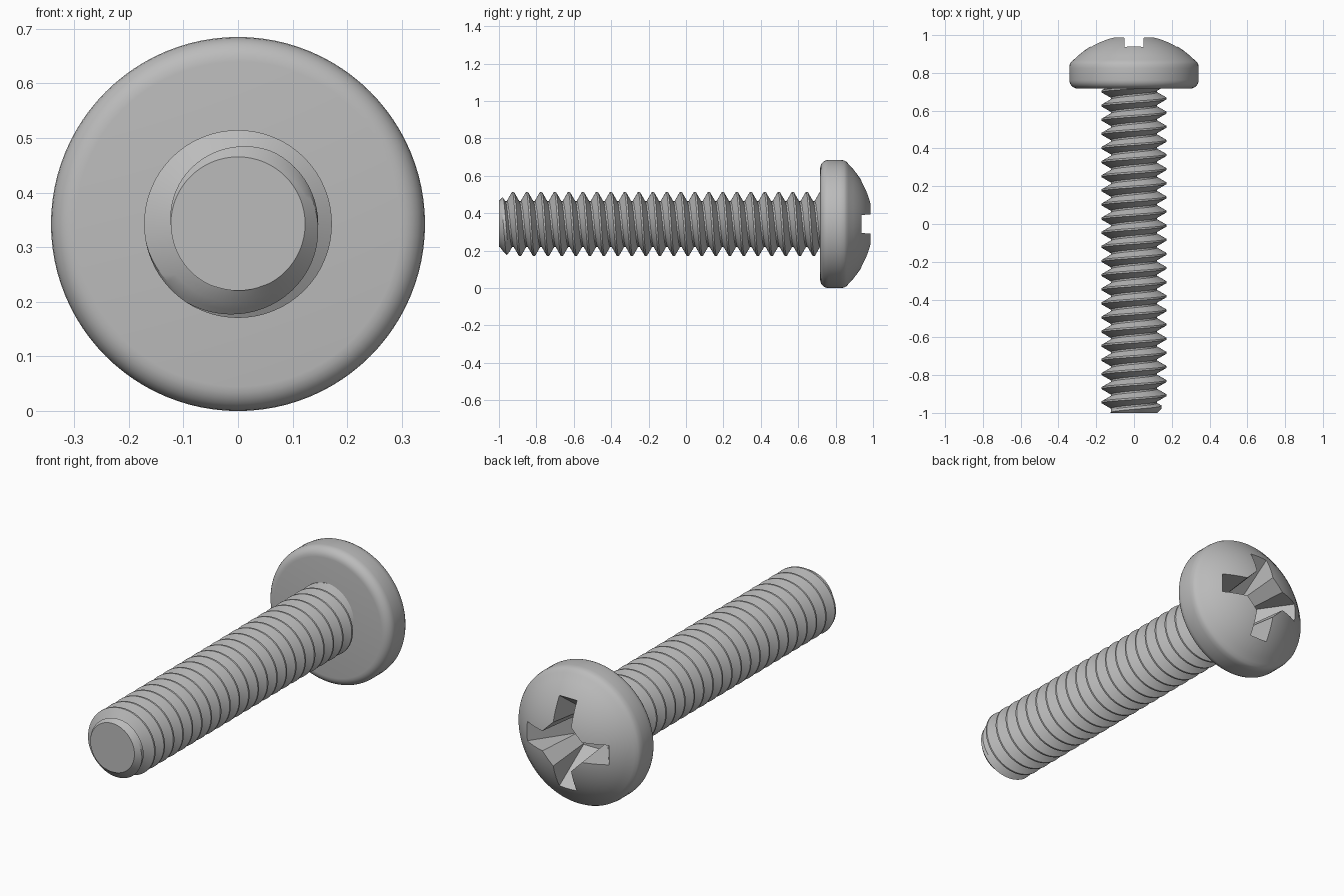
import bpy, bmesh, math
from mathutils import Matrix, Vector

cube = bpy.data.objects.get("Cube")
if cube:
    bpy.data.objects.remove(cube, do_unlink=True)

AXIS_Z = 0.3425          # height of the screw axis, which runs along y
HEAD_R = 0.3425
ROOT_R, CREST_R = 0.122, 0.172
PITCH, CREST_FLAT = 0.0748, 0.0045
TIP_Y, SEAT_Y = -1.0, 0.717

steel = bpy.data.materials.new("grey steel")
steel.use_nodes = True
colour = (0.5, 0.5, 0.5, 1)
steel.diffuse_color = colour
steel.node_tree.nodes["Principled BSDF"].inputs["Base Color"].default_value = colour


def make_object(name, bm):
    bmesh.ops.recalc_face_normals(bm, faces=bm.faces)
    mesh = bpy.data.meshes.new(name)
    bm.to_mesh(mesh)
    bm.free()
    obj = bpy.data.objects.new(name, mesh)
    mesh.materials.append(steel)
    bpy.context.collection.objects.link(obj)
    return obj


def select_only(obj):
    bpy.ops.object.select_all(action='DESELECT')
    obj.select_set(True)
    bpy.context.view_layer.objects.active = obj


def smooth(obj, degrees):
    select_only(obj)
    bpy.ops.object.shade_smooth_by_angle(angle=math.radians(degrees))


# Pan head: rounded seat edge, straight side, shallow dome
def make_head():
    fillet = 0.045
    profile = [(0, SEAT_Y)]
    for i in range(7):
        a = math.radians(15 * i)
        profile.append((HEAD_R - fillet + fillet * math.sin(a),
                        SEAT_Y + fillet - fillet * math.cos(a)))
    profile += [(HEAD_R, 0.825), (0.34, 0.845), (0.333, 0.858)]
    dome_r, apex = 0.45, 1.0025
    for i in range(13):
        r = 0.32 * (1 - i / 12)
        profile.append((r, apex - dome_r + math.sqrt(dome_r ** 2 - r ** 2)))
    bm = bmesh.new()
    verts = [bm.verts.new((r, y, AXIS_Z)) for r, y in profile]
    edges = [bm.edges.new(pair) for pair in zip(verts, verts[1:])]
    bmesh.ops.spin(bm, geom=verts + edges, cent=(0, 0, AXIS_Z), axis=(0, 1, 0),
                   angle=math.tau, steps=96)
    bmesh.ops.remove_doubles(bm, verts=bm.verts, dist=1e-5)
    return make_object("screw_head", bm)


# Cross-shaped driver recess: a tapered cross with bevelled inner corners
def make_recess_cutter():
    bm = bmesh.new()
    rings = []
    for y, length, half, corner in ((0.75, 0.09, 0.045, 0.085),
                                    (1.03, 0.295, 0.051, 0.115)):
        ring = []
        for q in range(4):
            turn = Matrix.Rotation(q * math.pi / 2, 3, 'Y')
            for x, z in ((length, -half), (length, half), (corner, half), (half, corner)):
                # mirrored in z so the points follow the turning direction
                ring.append(bm.verts.new(turn @ Vector((x, y, -z)) + Vector((0, 0, AXIS_Z))))
        rings.append(ring)
        bm.faces.new(ring)
    low, high = rings
    for i in range(len(low)):
        j = (i + 1) % len(low)
        bm.faces.new((low[i], low[j], high[j], high[i]))
    return make_object("recess_cutter", bm)


# Threaded shank: one helical surface clipped at both ends, chamfered at the tip
def make_shank():
    columns, top_y = 64, SEAT_Y + 0.01
    root_offset = 0.033
    slope = (CREST_R - ROOT_R) / (root_offset - CREST_FLAT)
    middle = (root_offset + CREST_FLAT) / 2
    offsets = (-root_offset, -middle, -CREST_FLAT, CREST_FLAT, middle, root_offset)

    def radius(y, crest_phase):
        d = abs((y - crest_phase + PITCH / 2) % PITCH - PITCH / 2)
        r = min(CREST_R, max(ROOT_R, CREST_R - (d - CREST_FLAT) * slope))
        return min(r, ROOT_R + 0.001 + (y - TIP_Y))

    bm = bmesh.new()
    grid = []
    for c in range(columns):
        a = math.tau * c / columns
        phase = -0.925 + PITCH * c / columns
        col = []
        for k in range(-3, 25):
            for off in offsets:
                y = min(top_y, max(TIP_Y, phase + k * PITCH + off))
                r = radius(y, phase)
                col.append(bm.verts.new((r * math.sin(a), y, AXIS_Z + r * math.cos(a))))
        grid.append(col)
    # the last column joins the first one turn further along
    grid.append(grid[0][len(offsets):])
    for left, right in zip(grid, grid[1:]):
        for j in range(min(len(left), len(right)) - 1):
            bm.faces.new((left[j], left[j + 1], right[j + 1], right[j]))
    bmesh.ops.remove_doubles(bm, verts=bm.verts, dist=1e-5)
    loose = [e for e in bm.edges if not e.link_faces]
    bmesh.ops.delete(bm, geom=loose, context='EDGES')
    # end caps
    rim = [e for e in bm.edges if e.is_boundary]
    bmesh.ops.holes_fill(bm, edges=rim, sides=0)
    return make_object("threaded_shank", bm)


head = make_head()
cutter = make_recess_cutter()
cutter.hide_render = True
cut = head.modifiers.new("recess", 'BOOLEAN')
cut.operation = 'DIFFERENCE'
cut.solver = 'EXACT'
cut.object = cutter
select_only(head)
bpy.ops.object.modifier_apply(modifier=cut.name)
bpy.data.objects.remove(cutter, do_unlink=True)
smooth(head, 25)
smooth(make_shank(), 25)
